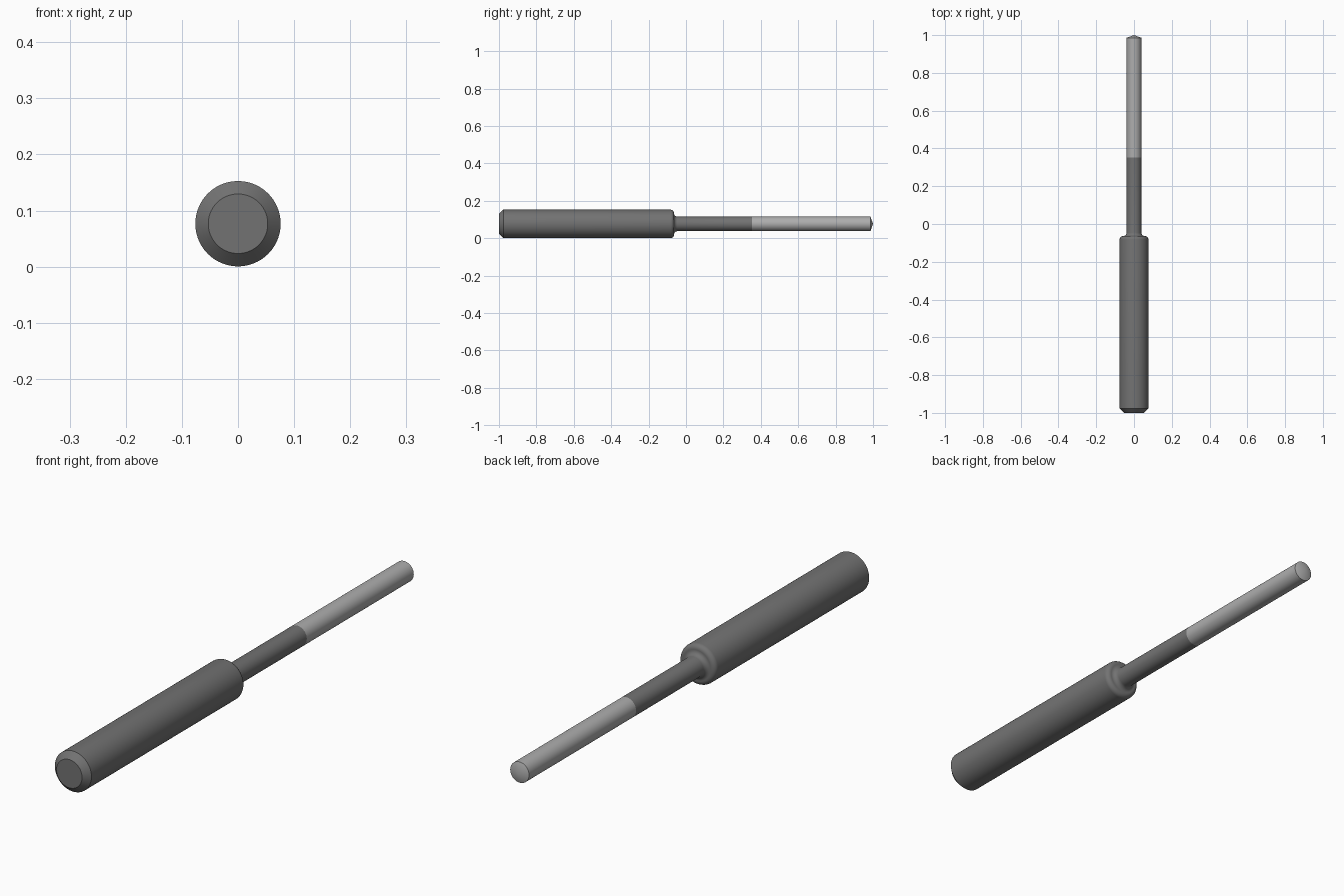
import bpy, bmesh, math
from mathutils import Matrix

if "Cube" in bpy.data.objects:
    bpy.data.objects.remove(bpy.data.objects["Cube"])

AXIS_Z = 0.0765
SEGMENTS = 96


def arc(cy, cr, rad, a0, a1, n=6):
    """Quarter-arc profile points as (y, radius)."""
    pts = []
    for i in range(n + 1):
        a = math.radians(a0 + (a1 - a0) * i / n)
        pts.append((cy + rad * math.cos(a), cr + rad * math.sin(a)))
    return pts


def material(name, grey):
    mat = bpy.data.materials.new(name)
    mat.diffuse_color = (grey, grey, grey, 1)
    mat.use_nodes = True
    mat.node_tree.nodes["Principled BSDF"].inputs["Base Color"].default_value = mat.diffuse_color
    return mat


def lathe(name, profile, mat):
    """Spin a (y, radius) profile around the long y axis."""
    bm = bmesh.new()
    verts = [bm.verts.new((r, y, 0)) for y, r in profile]
    edges = [bm.edges.new(pair) for pair in zip(verts, verts[1:])]
    bmesh.ops.spin(bm, geom=verts + edges, cent=(0, 0, 0), axis=(0, 1, 0),
                   angle=math.tau, steps=SEGMENTS, use_duplicate=False)
    bmesh.ops.remove_doubles(bm, verts=bm.verts, dist=1e-5)
    bmesh.ops.recalc_face_normals(bm, faces=bm.faces)
    bmesh.ops.transform(bm, matrix=Matrix.Translation((0, 0, AXIS_Z)), verts=bm.verts)
    mesh = bpy.data.meshes.new(name)
    bm.to_mesh(mesh)
    bm.free()
    obj = bpy.data.objects.new(name, mesh)
    bpy.context.collection.objects.link(obj)
    mesh.materials.append(mat)
    bpy.context.view_layer.objects.active = obj
    obj.select_set(True)
    bpy.ops.object.shade_smooth_by_angle(angle=math.radians(30))
    obj.select_set(False)
    return obj


R, ROD = 0.076, 0.039
dark = material("dark_steel", 0.17)
light = material("light_steel", 0.42)

# Shank: chamfered end, thick body, rounded shoulder, fillet into the neck
shank = [(-1, 0), (-1, 0.053), (-0.977, R)]
shank += arc(-0.082, R - 0.018, 0.018, 90, 0)
shank += arc(-0.046, ROD + 0.018, 0.018, 180, 270)
shank += [(0.352, ROD)]
lathe("shank_and_neck", shank, dark)

# Cutting rod with a shallow conical tip
lathe("working_rod", [(0.352, 0), (0.352, ROD), (0.986, ROD), (1, 0)], light)
